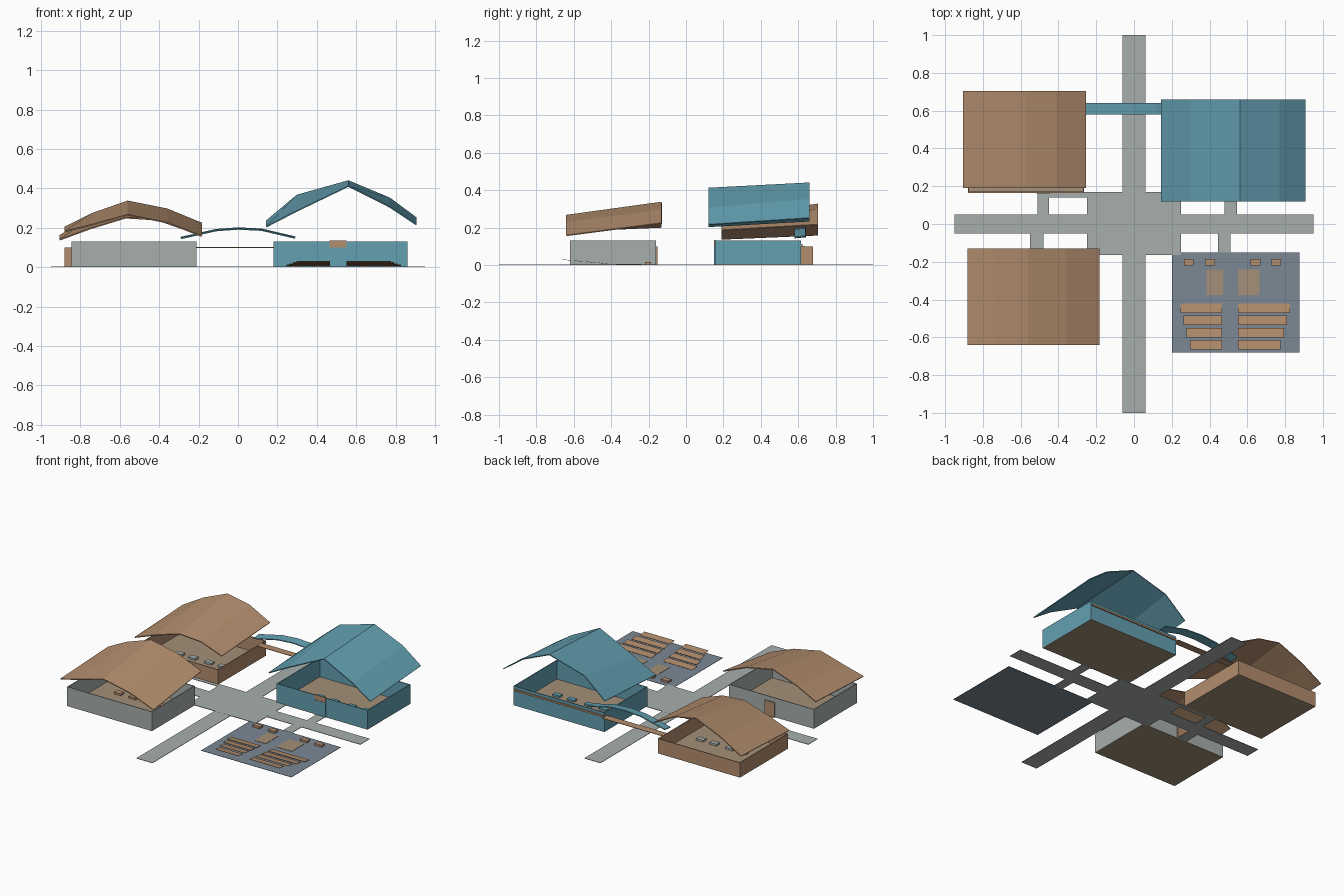
import bpy, bmesh

cube = bpy.data.objects.get("Cube")
if cube:
    bpy.data.objects.remove(cube, do_unlink=True)


def material(name, rgb):
    m = bpy.data.materials.new(name)
    m.use_nodes = True
    m.diffuse_color = (*rgb, 1)
    m.node_tree.nodes["Principled BSDF"].inputs["Base Color"].default_value = (*rgb, 1)
    return m


TAN = material("warm tan", (0.45, 0.27, 0.155))
GREY = material("pale grey", (0.39, 0.43, 0.41))
BLUE = material("teal blue", (0.125, 0.35, 0.44))
SLATE = material("slate", (0.2, 0.25, 0.3))
FLOOR = material("dull tan", (0.37, 0.28, 0.19))


def finish(name, bm, mat):
    bmesh.ops.recalc_face_normals(bm, faces=bm.faces)
    mesh = bpy.data.meshes.new(name)
    bm.to_mesh(mesh)
    bm.free()
    mesh.materials.append(mat)
    ob = bpy.data.objects.new(name, mesh)
    bpy.context.collection.objects.link(ob)
    return ob


def box(name, x0, x1, y0, y1, z0, z1, mat):
    bm = bmesh.new()
    bmesh.ops.create_cube(bm, size=1)
    for v in bm.verts:
        v.co = (x1 if v.co.x > 0 else x0, y1 if v.co.y > 0 else y0, z1 if v.co.z > 0 else z0)
    return finish(name, bm, mat)


def loft(name, front, back, y0, y1, mat, thick=0.006):
    """Folded sheet between a front and a back (x, z) profile."""
    bm = bmesh.new()
    rows = [[bm.verts.new((x, y, z)) for x, z in prof] for prof, y in ((front, y0), (back, y1))]
    for i in range(len(front) - 1):
        bm.faces.new((rows[0][i], rows[0][i + 1], rows[1][i + 1], rows[1][i]))
    ob = finish(name, bm, mat)
    mod = ob.modifiers.new("thickness", "SOLIDIFY")
    mod.thickness = thick
    mod.offset = 0
    return ob


def building(name, x0, x1, y0, y1, h, mat):
    """Open-topped room with thin walls and a floor."""
    t = 0.006
    box(name + "_floor", x0, x1, y0, y1, 0, 0.004, FLOOR)
    box(name + "_front_wall", x0, x1, y0, y0 + t, 0, h, mat)
    box(name + "_back_wall", x0, x1, y1 - t, y1, 0, h, mat)
    box(name + "_right_wall", x0, x0 + t, y0 + t, y1 - t, 0, h, mat)
    box(name + "_left_wall", x1 - t, x1, y0 + t, y1 - t, 0, h, mat)


def desks(name, xs, y, z, mat):
    for i, x in enumerate(xs):
        box(f"{name}_desk_{i}", x - 0.026, x + 0.026, y - 0.017, y + 0.017, z, z + 0.013, mat)


# Walkways and plaza
T = 0.003
box("long_path", -0.06, 0.06, -1, 1, 0, T, GREY)
box("cross_path_right", -0.95, -0.06, -0.05, 0.05, 0, T, GREY)
box("cross_path_left", 0.06, 0.95, -0.05, 0.05, 0, T, GREY)
box("plaza", -0.25, 0.25, -0.165, 0.17, 0, T + 0.0005, GREY)
for i, (x0, x1, y0, y1) in enumerate([
        (-0.51, -0.45, 0.05, 0.17), (-0.45, -0.25, 0.14, 0.17),
        (-0.55, -0.48, -0.16, -0.05), (0.48, 0.545, 0.05, 0.155),
        (0.445, 0.51, -0.15, -0.05)]):
    box(f"side_path_{i}", x0, x1, y0, y1, 0, T, GREY)

# Grey hall, front right
building("grey_hall", -0.845, -0.21, -0.62, -0.16, 0.13, GREY)
box("grey_hall_door", -0.555, -0.48, -0.164, -0.152, 0, 0.1, TAN)
desks("grey_hall", (-0.68, -0.57, -0.45, -0.35), -0.3, 0.004, TAN)
loft("grey_hall_roof",
     [(-0.88, 0.18), (-0.74, 0.215), (-0.56, 0.265), (-0.36, 0.225), (-0.185, 0.157)],
     [(-0.88, 0.202), (-0.74, 0.272), (-0.56, 0.335), (-0.36, 0.295), (-0.185, 0.223)],
     -0.64, -0.13, TAN)

# Tan hall, back right
building("tan_hall", -0.88, -0.265, 0.165, 0.68, 0.1, TAN)
box("tan_hall_door", -0.515, -0.445, 0.161, 0.173, 0, 0.085, GREY)
desks("tan_hall", (-0.7, -0.6, -0.48, -0.38), 0.38, 0.004, GREY)
loft("tan_hall_roof",
     [(-0.905, 0.138), (-0.75, 0.195), (-0.57, 0.25), (-0.41, 0.24), (-0.255, 0.185)],
     [(-0.905, 0.16), (-0.75, 0.25), (-0.57, 0.325), (-0.41, 0.295), (-0.255, 0.215)],
     0.19, 0.705, TAN)

# Blue hall, back left
building("blue_hall", 0.18, 0.86, 0.155, 0.615, 0.13, BLUE)
box("blue_hall_door", 0.465, 0.55, 0.149, 0.157, 0, 0.1, BLUE)
box("blue_hall_lintel", 0.465, 0.55, 0.151, 0.157, 0.1, 0.134, TAN)
desks("blue_hall", (0.36, 0.47, 0.6, 0.71), 0.36, 0.004, BLUE)
loft("blue_hall_roof",
     [(0.145, 0.205), (0.3, 0.285), (0.56, 0.41), (0.77, 0.305), (0.905, 0.215)],
     [(0.145, 0.235), (0.3, 0.365), (0.56, 0.438), (0.77, 0.35), (0.905, 0.25)],
     0.12, 0.66, BLUE)

# Bridge between the back halls with its arched canopy
box("bridge_deck", -0.265, 0.18, 0.585, 0.635, 0.098, 0.101, TAN)
box("gallery_strip", 0.18, 0.855, 0.612, 0.622, 0.1, 0.112, TAN)
arch = [(-0.29, 0.148), (-0.11, 0.188), (0, 0.196), (0.12, 0.19), (0.29, 0.15)]
loft("bridge_canopy", [(x, z - 0.003) for x, z in arch],
     [(x, z + 0.003) for x, z in arch], 0.58, 0.64, BLUE)

# Open-air plot, front left
box("open_plot", 0.2, 0.875, -0.68, -0.15, 0, 0.002, SLATE)
box("right_mat", 0.385, 0.47, -0.375, -0.24, 0.002, 0.004, FLOOR)
box("left_mat", 0.55, 0.665, -0.375, -0.24, 0.002, 0.004, FLOOR)
desks("open_plot", (0.29, 0.403, 0.643, 0.753), -0.203, 0.002, TAN)

# Stepped benches rising away from the entrance
for i in range(4):
    y = -0.42 - 0.065 * i
    low, high = 0.006 + 0.006 * i, 0.012 + 0.006 * i
    for side, a, b in (("right", 0.245 + 0.017 * i, 0.467), ("left", 0.55, 0.827 - 0.017 * i)):
        loft(f"{side}_bench_{i}", [(a, high), (b, high)], [(a, low), (b, low)],
             y - 0.05, y, TAN, 0.002)
